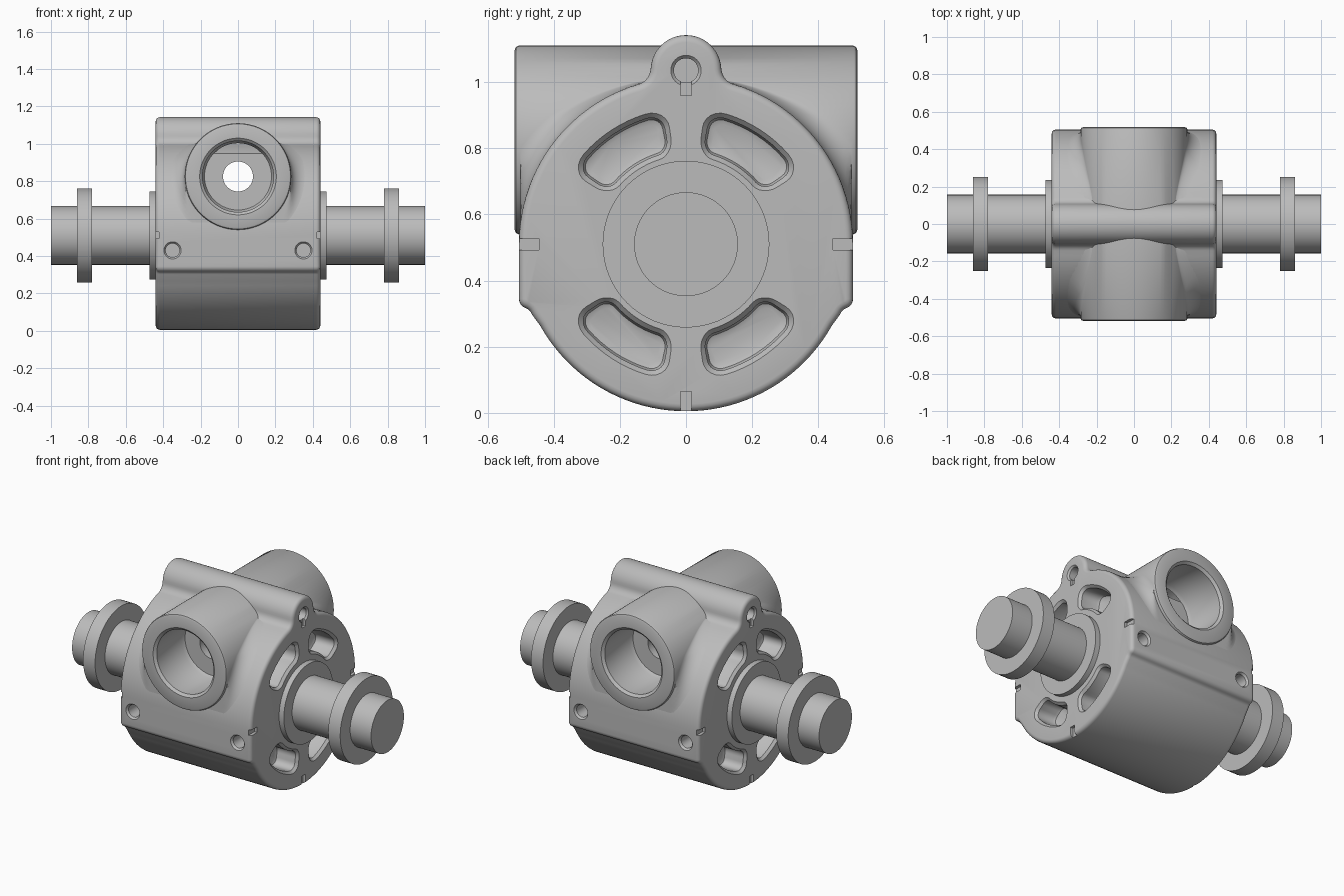
import bpy, bmesh
from math import sin, cos, pi, sqrt, radians, hypot
from mathutils import Vector

if "Cube" in bpy.data.objects:
    bpy.data.objects.remove(bpy.data.objects["Cube"])

metal = bpy.data.materials.new("cast_grey")
metal.use_nodes = True
grey = (0.5, 0.5, 0.5, 1)
metal.diffuse_color = grey
metal.node_tree.nodes["Principled BSDF"].inputs["Base Color"].default_value = grey

AXIS_Z, BODY_R, HALF = 0.51, 0.505, 0.44
PORT_Z, PORT_R, PORT_END = 0.825, 0.285, 0.518


def loft(name, rings, caps=True):
    """Skin a stack of closed rings, with optional end caps."""
    bm = bmesh.new()
    rows = [[bm.verts.new(p) for p in ring] for ring in rings]
    n = len(rows[0])
    for a, b in zip(rows, rows[1:]):
        for i in range(n):
            j = (i + 1) % n
            bm.faces.new((a[i], a[j], b[j], b[i]))
    if caps:
        bm.faces.new(rows[0])
        bm.faces.new(rows[-1])
    bmesh.ops.recalc_face_normals(bm, faces=bm.faces)
    mesh = bpy.data.meshes.new(name)
    bm.to_mesh(mesh)
    bm.free()
    mesh.materials.append(metal)
    ob = bpy.data.objects.new(name, mesh)
    bpy.context.collection.objects.link(ob)
    return ob


def turn(name, axis, centre, steps, n=64):
    """Turned part from (position, radius) steps along an axis."""
    rings = []
    for pos, r in steps:
        ring = []
        for i in range(n):
            t = 2 * pi * i / n
            u, v = centre[0] + r * cos(t), centre[1] + r * sin(t)
            ring.append((pos, u, v) if axis == "X" else (u, pos, v))
        rings.append(ring)
    return loft(name, rings)


def arc(cy, cz, r, start, end, n):
    return [(cy + r * cos(radians(start + (end - start) * i / n)),
             cz + r * sin(radians(start + (end - start) * i / n))) for i in range(n + 1)]


def inset(points, d):
    """Offset a clockwise outline inwards."""
    out = []
    for i, (y, z) in enumerate(points):
        a, b = points[i - 1], points[(i + 1) % len(points)]
        dy, dz = b[0] - a[0], b[1] - a[1]
        k = d / hypot(dy, dz)
        out.append((y + dz * k, z - dy * k))
    return out


def smooth(ob, angle=32):
    bpy.ops.object.select_all(action="DESELECT")
    ob.select_set(True)
    bpy.context.view_layer.objects.active = ob
    bpy.ops.object.shade_smooth_by_angle(angle=radians(angle))


# Housing outline: top lug, blend, round side, flat, step, round base
half = arc(0, 1.035, 0.107, 90, 2.7, 12)
half += arc(0.157, 1.042, 0.05, 182.7, 253.6, 6)[1:]
half += arc(0, AXIS_Z, BODY_R, 73.6, 0, 22)[1:]
half += arc(0.475, 0.345, 0.03, 0, -70, 5)
half += arc(0.497, 0.285, 0.034, 110, 160, 4)
half += arc(0, AXIS_Z, BODY_R, -29, -90, 20)
outline = half + [(-y, z) for y, z in half[-2:0:-1]]
# Round over both ends of the housing
edge = []
for k in range(5):
    a = pi / 2 * k / 4
    edge.append((HALF - 0.022 * (1 - cos(a)), 0.022 * (1 - sin(a))))
stations = [(-x, d) for x, d in edge] + [(x, d) for x, d in reversed(edge)]
housing = loft("housing", [[(x, y, z) for y, z in inset(outline, d)] for x, d in stations])

cutters = []


def kidney(offset, centre_angle):
    """Rounded slot bent around the shaft axis."""
    pts = []
    u, v, c = 0.148 - offset, 0.072 - offset, 0.055 - offset
    for q, (su, sv) in enumerate(((1, 1), (-1, 1), (-1, -1), (1, -1))):
        corner = arc(su * (u - c), sv * (v - c), c, q * 90, q * 90 + 90, 6)
        nxt = ((-1, 1), (-1, -1), (1, -1), (1, 1))[q]
        end = (nxt[0] * (u - c) + c * cos(pi / 2 * (q + 1)),
               nxt[1] * (v - c) + c * sin(pi / 2 * (q + 1)))
        side = [tuple(Vector(corner[-1]).lerp(Vector(end), k / 8)) for k in range(1, 8)]
        pts += corner + side
    return [((0.34 + b) * sin(centre_angle + a / 0.34),
             AXIS_Z + (0.34 + b) * cos(centre_angle + a / 0.34)) for a, b in pts]


def block(lo, hi):
    rings = [[(x, lo[1], lo[2]), (x, hi[1], lo[2]), (x, hi[1], hi[2]), (x, lo[1], hi[2])]
             for x in (lo[0], hi[0])]
    return loft("notch_cutter", rings)


for s in (-1, 1):
    # Four kidney pockets on each end
    for deg in (33, 147, 213, 327):
        steps = ((0.46, 0), (HALF, 0), (0.425, 0.014), (0.32, 0.014), (0.306, 0.02), (0.3, 0.034))
        cutters.append(loft("pocket_cutter", [[(s * x, y, z) for y, z in kidney(d, radians(deg))]
                                              for x, d in steps]))
    # Lug hole and timing notches
    cutters.append(turn("lug_cutter", "X", (0, 1.035),
                        [(s * 0.46, 0.046), (s * HALF, 0.046), (s * 0.43, 0.037), (s * 0.34, 0.037)], 32))
    x0, x1 = sorted((s * 0.422, s * 0.46))
    w = 0.017
    cutters.append(block((x0, -w, 0.96), (x1, w, 1.01)))
    cutters.append(block((x0, -w, -0.02), (x1, w, 0.065)))
    for t in (-1, 1):
        y0, y1 = sorted((t * 0.445, t * 0.53))
        cutters.append(block((x0, y0, AXIS_Z - w), (x1, y1, AXIS_Z + w)))
        # Bolt holes, front and back
        cutters.append(turn("bolt_cutter", "Y", (s * 0.35, 0.43),
                            [(t * 0.54, 0.046), (t * BODY_R, 0.046), (t * 0.493, 0.037), (t * 0.4, 0.037)], 32))
    # Port bore
    cutters.append(turn("bore_cutter", "Y", (0, PORT_Z), [(s * 0.6, 0.192), (s * 0.25, 0.192)]))
cutters.append(turn("passage_cutter", "Y", (0, PORT_Z), [(-0.4, 0.08), (0.4, 0.08)], 48))

for c in cutters:
    c.hide_render = True
    m = housing.modifiers.new("cut", "BOOLEAN")
    m.operation, m.solver, m.object = "DIFFERENCE", "EXACT", c
bpy.context.view_layer.update()
cut = bpy.data.meshes.new_from_object(housing.evaluated_get(bpy.context.evaluated_depsgraph_get()))
housing.modifiers.clear()
housing.data = cut
for c in cutters:
    bpy.data.objects.remove(c)
smooth(housing)


def wall(z):
    """Depth of the housing surface at a height."""
    return BODY_R if z < AXIS_Z else sqrt(max(0, BODY_R ** 2 - (z - AXIS_Z) ** 2))


# Ports: blended foot, barrel, chamfered mouth and bore
for s, name in ((-1, "front_port"), (1, "back_port")):
    n, rows = 96, 9
    rings = [[] for _ in range(rows + 7)]
    for i in range(n):
        t = 2 * pi * i / n
        top = PORT_Z + PORT_R * sin(t)
        f = 0.09 * min(1, max(0, (1.06 - top) / 0.16))
        path = []
        for k in range(rows):
            a = pi / 2 * k / (rows - 1)
            r = PORT_R + f * (1 - sin(a))
            y = wall(PORT_Z + r * sin(t))
            path.append((min(0.5, y + f * (1 - cos(a)) - 0.002), r))
        path += [(0.506, PORT_R), (0.514, PORT_R - 0.004), (PORT_END, PORT_R - 0.013),
                 (PORT_END, 0.205), (0.505, 0.19), (0.27, 0.19), (0.248, 0.178)]
        for ring, (y, r) in zip(rings, path):
            ring.append((r * cos(t), s * y, PORT_Z + r * sin(t)))
    smooth(loft(name, rings, caps=False))

# Shaft ends, hubs and flanges
for s, side in ((-1, "right"), (1, "left")):
    for part, r, x0, x1 in (("shaft", 0.157, 0.4, 1.0), ("hub", 0.236, 0.42, 0.472),
                            ("flange", 0.252, 0.78, 0.86)):
        smooth(turn(f"{side}_{part}", "X", (0, AXIS_Z), [(s * x0, r), (s * x1, r)]))
